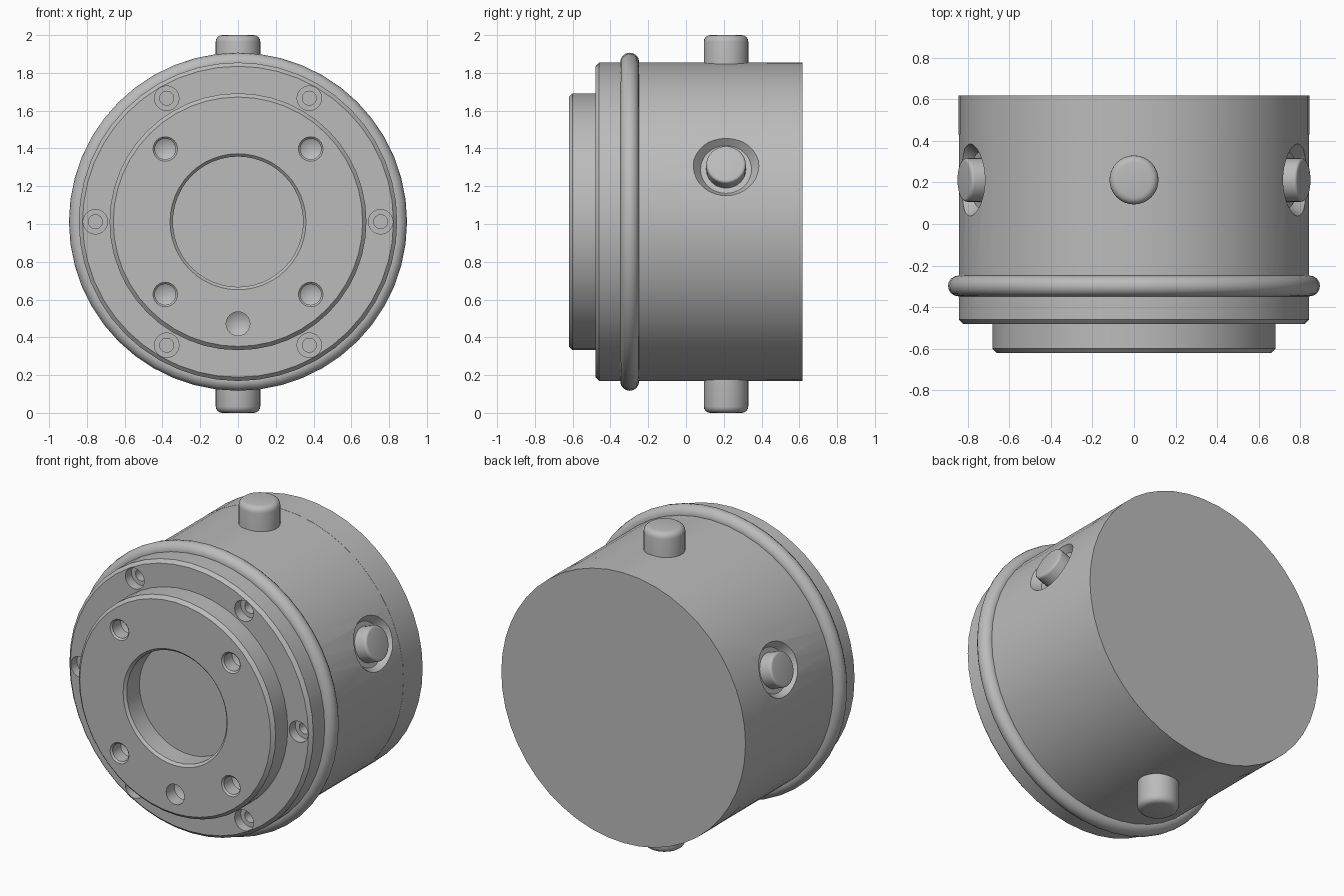
import bpy, bmesh
from math import cos, sin, pi, radians
from mathutils import Vector

cube = bpy.data.objects.get("Cube")
if cube:
    bpy.data.objects.remove(cube)

CZ = 1.012          # height of the main axis
R = 0.843           # body radius
BACK = Vector((0, 1, 0))

grey = bpy.data.materials.new("plain grey")
grey.use_nodes = True
grey.diffuse_color = (0.5, 0.5, 0.5, 1)
grey.node_tree.nodes["Principled BSDF"].inputs["Base Color"].default_value = (0.5, 0.5, 0.5, 1)


def lathe(name, profile, origin=(0, 0, CZ), axis=BACK, steps=48, closed=False):
    """Turn a (radius, distance along axis) profile around an axis."""
    bm = bmesh.new()
    verts = [bm.verts.new((r, 0, h)) for r, h in profile]
    pairs = list(zip(verts, verts[1:]))
    if closed:
        pairs.append((verts[-1], verts[0]))
    edges = [bm.edges.new(p) for p in pairs]
    bmesh.ops.spin(bm, geom=verts + edges, cent=(0, 0, 0), axis=(0, 0, 1),
                   angle=2 * pi, steps=steps, use_merge=False)
    bmesh.ops.remove_doubles(bm, verts=bm.verts, dist=1e-5)
    bmesh.ops.recalc_face_normals(bm, faces=bm.faces)
    mesh = bpy.data.meshes.new(name)
    bm.to_mesh(mesh)
    bm.free()
    mesh.materials.append(grey)
    ob = bpy.data.objects.new(name, mesh)
    ob.rotation_euler = Vector(axis).to_track_quat('Z', 'Y').to_euler()
    ob.location = origin
    bpy.context.collection.objects.link(ob)
    return ob


def activate(ob):
    bpy.ops.object.select_all(action='DESELECT')
    ob.select_set(True)
    bpy.context.view_layer.objects.active = ob


def cut(ob, cutters):
    activate(ob)
    for c in cutters:
        mod = ob.modifiers.new("hole", 'BOOLEAN')
        mod.operation, mod.solver, mod.object = 'DIFFERENCE', 'EXACT', c
        bpy.ops.object.modifier_apply(modifier=mod.name)
        bpy.data.objects.remove(c)


parts = []

# Main drum with a chamfered front edge
drum = lathe("drum", [(0, -0.48), (R - 0.02, -0.48), (R, -0.46), (R, 0.43), (0, 0.43)])

# Counterbored screw holes around the flange
screw_holes = []
for i in range(6):
    a = i * pi / 3
    at = (0.755 * cos(a), -0.48, CZ + 0.755 * sin(a))
    screw_holes.append(lathe("screw_cutter", [(0, -0.05), (0.065, -0.05), (0.065, 0.06),
                       (0.037, 0.06), (0.037, 0.12), (0, 0.12)], at, steps=24))

# Round recesses for the side buttons
tilt = radians(20.5)
sides = [Vector((s * cos(tilt), 0, sin(tilt))) for s in (1, -1)]
side_origin = (0, 0.212, CZ)
recesses = [lathe("recess_cutter", [(0, 0.79), (0.135, 0.79), (0.18, 0.85), (0.18, 1), (0, 1)],
                  side_origin, d, 32) for d in sides]
cut(drum, screw_holes + recesses)
parts.append(drum)

# Rear cap
parts.append(lathe("rear_cap", [(0, 0.43), (R + 0.001, 0.43), (R + 0.001, 0.618), (0, 0.618)]))

# Raised front plate with a central opening
plate = lathe("front_plate", [(0.345, -0.48), (0.345, -0.605), (0.36, -0.62), (0.66, -0.62),
              (0.68, -0.60), (0.68, -0.48)], closed=True)
floor = -0.50 + 0.62
chamfered = [(0, -0.05), (0.065, -0.05), (0.065, 0), (0.055, 0.01),
             (0.055, 0.09), (0, floor)]
plain = [(0, -0.05), (0.063, -0.05), (0.063, 0.08), (0, floor)]
drill_holes = [lathe("drill_cutter", chamfered, (x, -0.62, CZ + z), steps=24)
               for x in (-0.385, 0.385) for z in (-0.385, 0.385)]
drill_holes.append(lathe("drill_cutter", plain, (0, -0.62, CZ - 0.54), steps=24))
cut(plate, drill_holes)
parts.append(plate)

# Sealing ring around the drum
tube = [(0.845 + 0.05 * cos(i * pi / 8), -0.298 + 0.05 * sin(i * pi / 8)) for i in range(16)]
parts.append(lathe("seal_ring", tube, closed=True))


def stud(name, r, base, top, bevel, axis):
    """Round stud with a rounded outer edge."""
    arc = [(r - bevel + bevel * cos(i * pi / 8), top - bevel + bevel * sin(i * pi / 8))
           for i in range(5)]
    parts.append(lathe(name, [(0, base), (r, base)] + arc + [(0, top)], side_origin, axis, 32))


# Pins above and below, buttons on both sides
stud("top_pin", 0.118, 0.75, 2 - CZ, 0.035, (0, 0, 1))
stud("bottom_pin", 0.118, 0.75, CZ, 0.035, (0, 0, -1))
for name, d in zip(("left_button", "right_button"), sides):
    stud(name, 0.105, 0.75, 0.872, 0.015, d)

for ob in parts:
    activate(ob)
    bpy.ops.object.shade_smooth_by_angle(angle=radians(30))
